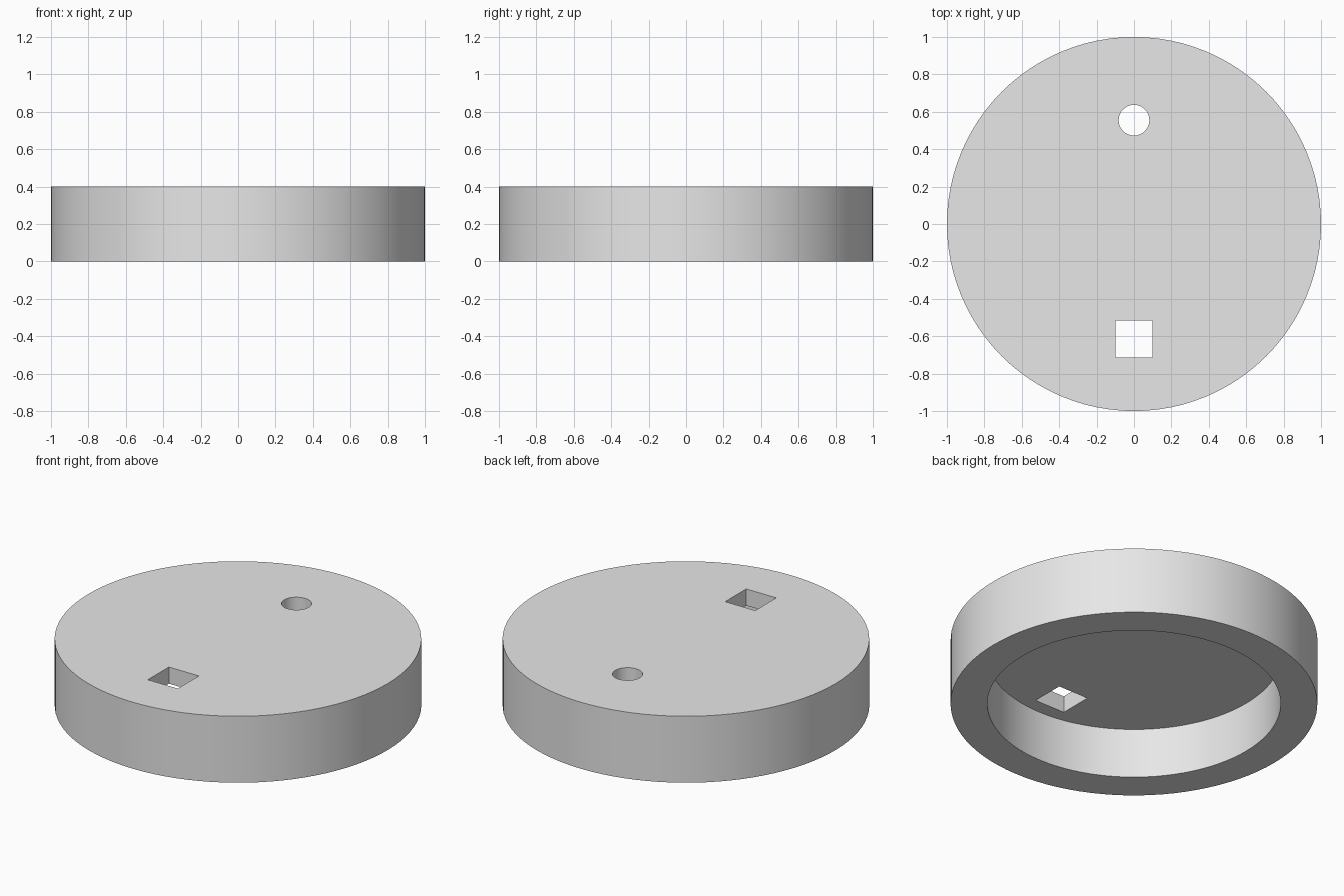
import bpy

cube = bpy.data.objects.get("Cube")
if cube:
    bpy.data.objects.remove(cube, do_unlink=True)

HEIGHT = 0.4
RECESS_DEPTH = 0.3

# Plain grey for the whole part
grey = bpy.data.materials.new("plain_grey")
grey.use_nodes = True
colour = (0.8, 0.8, 0.8, 1)
grey.diffuse_color = colour
grey.node_tree.nodes["Principled BSDF"].inputs["Base Color"].default_value = colour


def cylinder(name, radius, bottom, top, y=0, sides=96):
    bpy.ops.mesh.primitive_cylinder_add(
        vertices=sides, radius=radius, depth=top - bottom,
        location=(0, y, (bottom + top) / 2))
    obj = bpy.context.object
    obj.name = name
    obj.data.materials.append(grey)
    return obj


def box(name, width, bottom, top, y):
    bpy.ops.mesh.primitive_cube_add(size=1, location=(0, y, (bottom + top) / 2))
    obj = bpy.context.object
    obj.name = name
    obj.scale = (width, width, top - bottom)
    obj.data.materials.append(grey)
    return obj


def cut(target, cutter):
    cutter.hide_render = True
    mod = target.modifiers.new(cutter.name, "BOOLEAN")
    mod.operation = "DIFFERENCE"
    mod.solver = "EXACT"
    mod.object = cutter
    bpy.context.view_layer.objects.active = target
    bpy.ops.object.modifier_apply(modifier=mod.name)
    bpy.data.objects.remove(cutter, do_unlink=True)


# Round cap, open underneath
cap = cylinder("round_cap", 1, 0, HEIGHT)
cut(cap, cylinder("recess_cutter", 0.8, -0.1, RECESS_DEPTH))

# Round and square holes through the top plate
cut(cap, cylinder("round_hole_cutter", 0.082, 0.2, 0.5, y=0.555, sides=48))
cut(cap, box("square_hole_cutter", 0.2, 0.2, 0.5, y=-0.615))

# Smooth walls with crisp rims
bpy.ops.object.select_all(action="DESELECT")
cap.select_set(True)
bpy.context.view_layer.objects.active = cap
bpy.ops.object.shade_smooth_by_angle()
